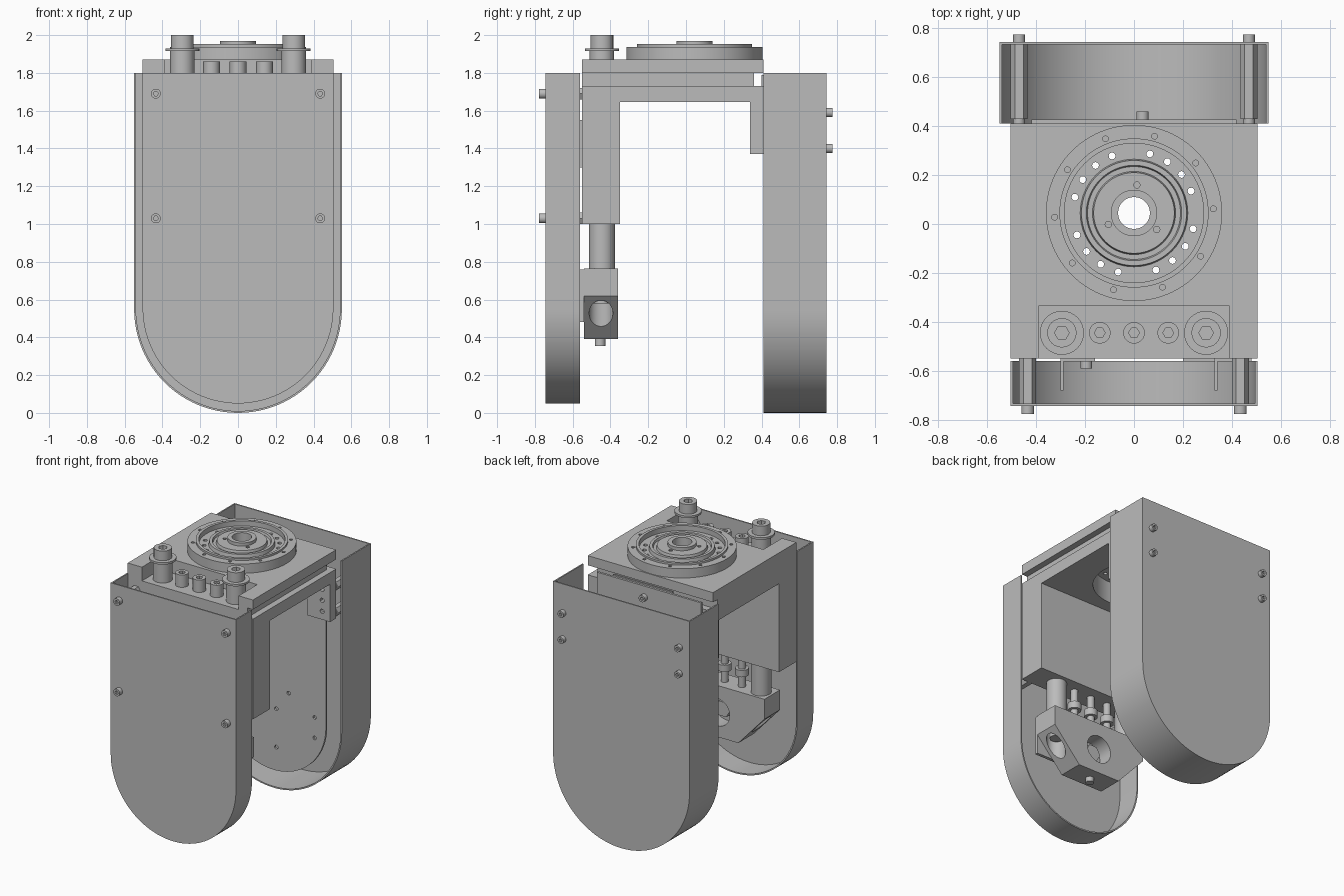
import bpy, bmesh, math
from mathutils import Matrix, Vector

if "Cube" in bpy.data.objects:
    bpy.data.objects.remove(bpy.data.objects["Cube"], do_unlink=True)

grey = bpy.data.materials.new("machined_grey")
grey.use_nodes = True
GREY = (0.5, 0.5, 0.5, 1)
grey.diffuse_color = GREY
grey.node_tree.nodes["Principled BSDF"].inputs["Base Color"].default_value = GREY
HUB = Vector((0, 0.045, 0))


def finish(bm, name):
    bmesh.ops.recalc_face_normals(bm, faces=bm.faces)
    mesh = bpy.data.meshes.new(name)
    bm.to_mesh(mesh)
    bm.free()
    mesh.materials.append(grey)
    ob = bpy.data.objects.new(name, mesh)
    bpy.context.collection.objects.link(ob)
    return ob


def box(name, x, y, z):
    bm = bmesh.new()
    bmesh.ops.create_cube(bm, size=1)
    for v in bm.verts:
        v.co = [(a + b) / 2 + c * (b - a) for (a, b), c in zip((x, y, z), v.co)]
    return finish(bm, name)


def prism(name, outline, y0, y1):
    """Extrude an x-z outline along y."""
    bm = bmesh.new()
    face = bm.faces.new([bm.verts.new((x, y0, z)) for x, z in outline])
    ext = bmesh.ops.extrude_face_region(bm, geom=[face])
    for v in ext["geom"]:
        if isinstance(v, bmesh.types.BMVert):
            v.co.y = y1
    return finish(bm, name)


def lathe(name, profile, at, axis="Z", sides=32, closed=False):
    """Spin (radius, height) points round an axis; zero radius closes the ends."""
    bm = bmesh.new()
    pts = list(profile) + ([profile[0]] if closed else [])
    verts = [bm.verts.new((r, 0, h)) for r, h in pts]
    edges = [bm.edges.new(p) for p in zip(verts, verts[1:])]
    bmesh.ops.spin(bm, geom=verts + edges, cent=(0, 0, 0), axis=(0, 0, 1),
                   angle=math.tau, steps=sides)
    bmesh.ops.remove_doubles(bm, verts=bm.verts, dist=1e-5)
    turn = Matrix() if axis == "Z" else Matrix.Rotation(-math.pi / 2, 4, "X")
    bm.transform(Matrix.Translation(at) @ turn)
    return finish(bm, name)


def rod(name, r, h0, h1, at, axis="Z", sides=32):
    return lathe(name, [(0, h0), (r, h0), (r, h1), (0, h1)], at, axis, sides)


def socket_screw(name, r, h0, h1, at, axis="Z"):
    """Cap head with a hexagonal socket at the h1 end."""
    deep = h1 - (h1 - h0) * 0.5
    head = rod(name, r, h0, h1, at, axis, 24)
    cut(head, [rod("socket", r * 0.5, deep, h1 + (h1 - h0), at, axis, 6)])
    return head


def cut(target, cutters):
    for c in cutters:
        mod = target.modifiers.new("cut", "BOOLEAN")
        mod.operation, mod.solver, mod.object = "DIFFERENCE", "EXACT", c
        c.hide_render = True
        with bpy.context.temp_override(object=target, active_object=target):
            bpy.ops.object.modifier_apply(modifier=mod.name)
        bpy.data.objects.remove(c, do_unlink=True)


def arch(r, zc, top, n=48):
    """Straight sides with a half-round bottom."""
    arc = [(r * math.cos(a), zc - r * math.sin(a))
           for a in (math.pi * i / n for i in range(n + 1))]
    return [(r, top)] + arc + [(-r, top)]


def ring(radius, start, step, skip=()):
    for k in range(round(360 / step)):
        if k not in skip:
            a = math.radians(start + step * k)
            yield HUB + Vector((radius * math.cos(a), radius * math.sin(a), 0))


# Round-bottomed covers, open at the top and towards the body
WALL = 0.01
front_cover = prism("front_cover", arch(0.505, 0.555, 1.8), -0.745, -0.56)
cut(front_cover, [prism("hollow", arch(0.505 - WALL, 0.555, 2.1), -0.745 + WALL, -0.4)])
rear_cover = prism("rear_cover", arch(0.55, 0.55, 1.8), 0.41, 0.745)
cut(rear_cover, [prism("hollow", arch(0.55 - WALL, 0.55, 2.1), 0.2, 0.745 - WALL)])

# Inner rear plate with small mounting holes
inner_plate = prism("inner_rear_plate", arch(0.42, 0.55, 1.78), 0.412, 0.428)
cut(inner_plate, [rod("hole", 0.014, 0.3, 0.6, (x, 0, z), "Y", 12)
                  for x, z in [(0.12, 0.72), (0.02, 0.58), (0.33, 0.6), (0.33, 0.45), (0.02, 0.3)]])

# Body: top slab, grooved middle layer, lower layer
slab = box("top_slab", (-0.505, 0.505), (-0.55, 0.41), (1.8, 1.87))
middle = box("middle_layer", (-0.505, 0.46), (-0.55, 0.36), (1.73, 1.8))
lower = box("lower_layer", (-0.505, 0.505), (-0.55, 0.41), (1.645, 1.73))
for part in (slab, middle, lower):
    cut(part, [rod("bore", 0.3, 1.5, 2.0, HUB, sides=64)])
cut(slab, [box("notch", (-0.39, 0.39), (-0.7, -0.335), (1.7, 2))])
cut(middle, [box("notch", (-0.39, 0.39), (-0.7, -0.335), (1.77, 2))])
box("front_leg", (-0.505, 0.505), (-0.55, -0.35), (1.0, 1.645))

# Rear lugs with side by side screw holes
for side, s in (("left", 1), ("right", -1)):
    lug = box("rear_lug_" + side, sorted((s * 0.32, s * 0.505)), (0.34, 0.41), (1.37, 1.645))
    cut(lug, [rod("hole", 0.016, 0.2, 0.6, (s * 0.44, 0, z), "Y", 12) for z in (1.43, 1.51, 1.59)])

# Connector strip in the rear groove
strip = box("connector_strip", (-0.18, 0.3), (0.4, 0.412), (1.67, 1.79))
cut(strip, [box("window", (x, x + 0.07), (0.3, 0.5), (1.735, 1.775))
            for x in (-0.13, -0.02, 0.09, 0.2)])
socket_screw("connector_screw", 0.025, 0.41, 0.46, (0.035, 0, 1.7), "Y")

# Rotary flange with stepped rings, through holes and screw pits
flange = lathe("rotary_flange", [
    (0.065, 1.8), (0.065, 1.968), (0.095, 1.968), (0.095, 1.945), (0.165, 1.945),
    (0.17, 1.925), (0.19, 1.925), (0.195, 1.94), (0.215, 1.94), (0.22, 1.915),
    (0.285, 1.915), (0.285, 1.952), (0.305, 1.952), (0.305, 1.938), (0.36, 1.938),
    (0.36, 1.87), (0.3, 1.87), (0.3, 1.8)], HUB, sides=96, closed=True)
holes = [rod("hole", 0.014, 1.7, 2.1, p, sides=12) for p in ring(0.25, 21, 18, (4, 9, 14, 19))]
holes += [rod("pit", 0.012, 1.92, 2.1, p, sides=10) for p in ring(0.325, 3, 36)]
holes += [rod("pit", 0.013, 1.93, 2.1, p, sides=10) for p in ring(0.115, 84, 120)]
cut(flange, holes)

# Lower clamp block with sloped ends
half = [(0.38, 0.765), (0.38, 0.62), (0.17, 0.39)]
clamp = prism("clamp_block", half + [(-x, z) for x, z in reversed(half)], -0.54, -0.36)
cut(clamp, [rod("bore", 0.063, 0.2, 0.68, (x, -0.45, 0), sides=32) for x in (-0.295, 0.295)]
    + [rod("eye", 0.1, -0.47, -0.2, (0, 0, 0.57), "Y")])
rod("clamp_eye_nut", 0.06, -0.48, -0.42, (0, 0, 0.57), "Y", 6)
rod("clamp_set_screw", 0.028, 0.355, 0.4, (0, -0.455, 0), sides=20)

# Guide posts, tall bolts and hanging pins
for side, s in (("left", 1), ("right", -1)):
    p = (s * 0.295, -0.445, 0)
    rod("guide_post_" + side, 0.068, 0.76, 1.01, p)
    rod("clamp_bolt_" + side, 0.045, 0.58, 0.7, p, sides=24)
    rod("bolt_sleeve_" + side, 0.065, 1.76, 1.915, p)
    rod("bolt_washer_" + side, 0.09, 1.915, 1.93, p)
    socket_screw("tall_bolt_" + side, 0.06, 1.93, 2.0, p)
for i, x in enumerate((-0.14, 0, 0.14)):
    p = (x, -0.445, 0)
    socket_screw(f"small_bolt_{i}", 0.044, 1.76, 1.86, p)
    rod(f"hanging_pin_{i}", 0.025, 0.75, 1.01, p, sides=20)
    rod(f"pin_collar_{i}", 0.045, 0.85, 0.9, p, sides=24)

# Cover standoffs and their screws
for s in (-1, 1):
    tag = "left" if s > 0 else "right"
    for i, z in enumerate((1.69, 1.03)):
        p = (s * 0.435, 0, z)
        rod(f"front_standoff_{tag}_{i}", 0.035, -0.737, -0.548, p, "Y", 6)
        head = rod(f"front_screw_{tag}_{i}", 0.026, -0.778, -0.744, p, "Y", 20)
        cut(head, [rod("socket", 0.013, -0.85, -0.762, p, "Y", 6)])
    for i, z in enumerate((1.59, 1.4)):
        p = (s * 0.47, 0, z)
        rod(f"rear_standoff_{tag}_{i}", 0.035, 0.43, 0.737, p, "Y", 6)
        rod(f"rear_inner_screw_{tag}_{i}", 0.024, 0.41, 0.46, p, "Y", 20)
        socket_screw(f"rear_screw_{tag}_{i}", 0.024, 0.744, 0.775, p, "Y")

# Cable clips and tabs behind the front cover
for name, x0, x1, y_tip in (("right", -0.3, -0.16, -0.68), ("left", 0.33, 0.48, -0.68)):
    box("clip_base_" + name, (x0, x1), (-0.562, -0.55), (1.3, 1.55))
    box("clip_arm_" + name, (x0, x0 + 0.012), (y_tip, -0.55), (1.3, 1.55))
socket_screw("clip_screw", 0.024, -0.59, -0.555, (-0.195, 0, 1.5), "Y")
box("clamp_tab", (0.2, 0.38), (-0.562, -0.54), (0.48, 0.76))

# Smooth round surfaces, keep edges sharp
bpy.ops.object.select_all(action="DESELECT")
for ob in bpy.context.scene.objects:
    if ob.type == "MESH" and ob.data.materials and ob.data.materials[0] == grey:
        ob.select_set(True)
        bpy.context.view_layer.objects.active = ob
bpy.ops.object.shade_smooth_by_angle(angle=math.radians(30))
